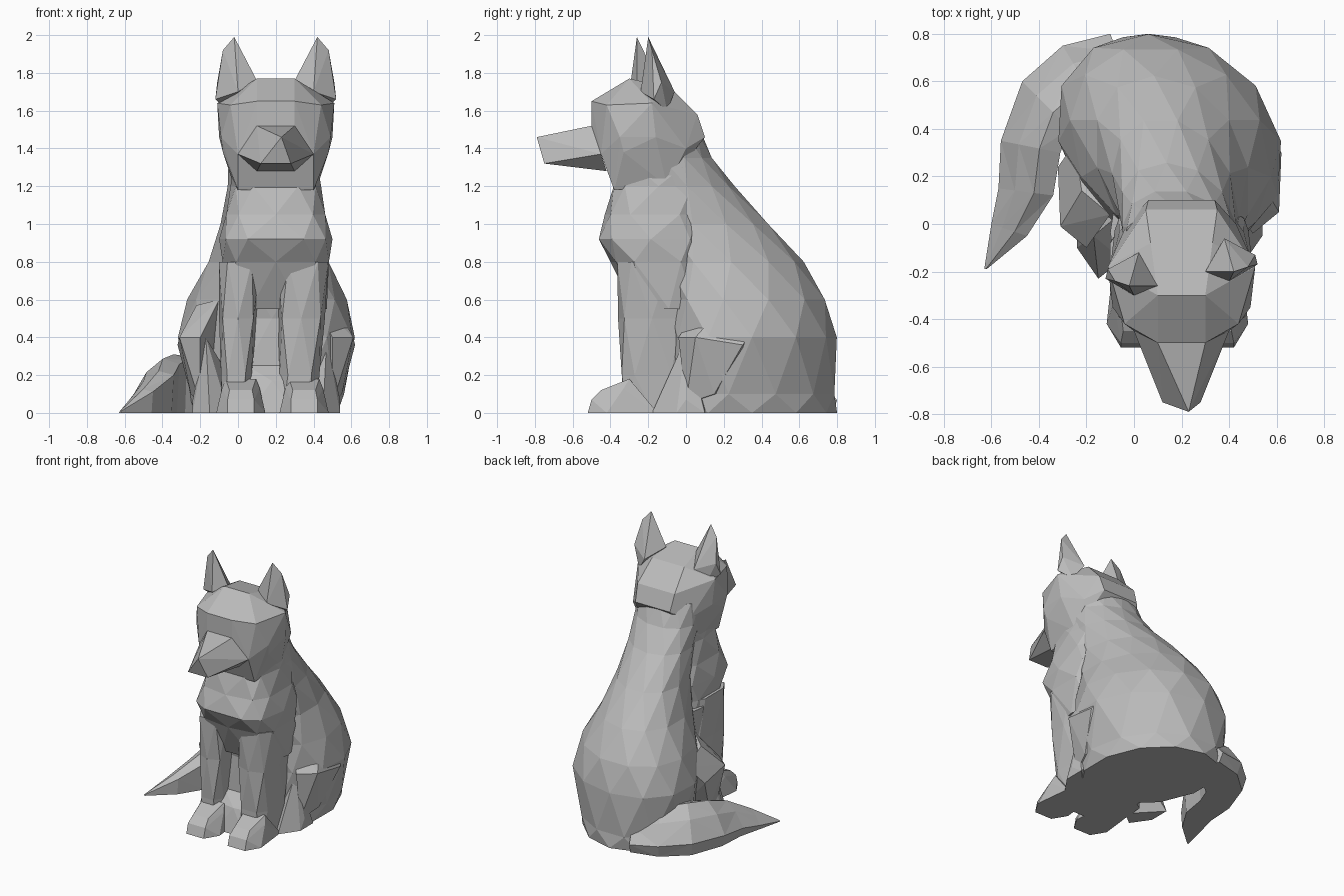
import bpy, bmesh, math

cube = bpy.data.objects.get("Cube")
if cube:
    bpy.data.objects.remove(cube, do_unlink=True)

GREY = (.5, .5, .5, 1)
fur = bpy.data.materials.new("grey fur")
fur.use_nodes = True
fur.diffuse_color = GREY
fur.node_tree.nodes["Principled BSDF"].inputs["Base Color"].default_value = GREY

# Middle planes of the head and of the hips, which lie a little apart
HEAD_X = .2
HIP_X = .15


def finish(name, bm):
    bmesh.ops.recalc_face_normals(bm, faces=bm.faces)
    mesh = bpy.data.meshes.new(name)
    bm.to_mesh(mesh)
    bm.free()
    mesh.materials.append(fur)
    bpy.context.collection.objects.link(bpy.data.objects.new(name, mesh))


def hull(name, points):
    """Wrap the points in a faceted convex skin."""
    bm = bmesh.new()
    for point in points:
        bm.verts.new(point)
    bmesh.ops.convex_hull(bm, input=bm.verts)
    loose = [vert for vert in bm.verts if not vert.link_faces]
    bmesh.ops.delete(bm, geom=loose, context="VERTS")
    finish(name, bm)


def both_sides(middle, points):
    """Repeat points given as half width, y, z on both sides of a middle plane."""
    return [(middle + side * x, y, z) for x, y, z in points for side in (-1, 1)]


def hull_pair(name, middle, stagger, points):
    """Make a left and a right part; the right one sits further forward."""
    for label, side, shift in (("left_", 1, 0), ("right_", -1, stagger)):
        hull(label + name, [(middle + side * x, y - shift, z) for x, y, z in points])


def skin(name, rings):
    """Join rings of points with alternating triangles and cap both ends."""
    bm = bmesh.new()
    rows = [[bm.verts.new(point) for point in ring] for ring in rings]
    for level, (low, high) in enumerate(zip(rows, rows[1:])):
        for j in range(len(low)):
            k = (j + 1) % len(low)
            if level % 2:
                triangles = (low[j], high[k], high[j]), (low[j], low[k], high[k])
            else:
                triangles = (low[j], low[k], high[j]), (low[k], high[k], high[j])
            for triangle in triangles:
                bm.faces.new(triangle)
    bm.faces.new(rows[0])
    bm.faces.new(rows[-1])
    finish(name, bm)


def rounded(value, power):
    return math.copysign(abs(value) ** power, value)


def loft(name, levels, sides, power, skew=0):
    """Stack rounded rings, each given as z, centre x, front, back, half width."""
    rings = []
    for level, (z, center, front, back, half) in enumerate(levels):
        ring = []
        for j in range(sides):
            angle = math.tau * (j + level % 2 / 2) / sides
            dx = half * rounded(math.cos(angle), power)
            dy = (back - front) / 2 * rounded(math.sin(angle), power)
            ring.append((center + dx - skew * dy, (front + back) / 2 + dy, z))
        rings.append(ring)
    skin(name, rings)


def body_level(z):
    """Heavy round hips that ease into a narrow neck."""
    rise = max(0, z - .35) / 1.25
    ease = (1 + math.cos(math.pi * rise ** 1.1)) / 2
    half = (.24 + .23 * ease ** 4) * min(1, .8 + z / 2)
    center = HEAD_X - (HEAD_X - HIP_X) * ease
    return z, center, .2 * ease - .3, .06 + .74 * ease, half


# Back and hindquarters, up to the nape
loft("body", [body_level(z) for z in (0, .1, .4, .6, .8, 1, 1.2, 1.35, 1.5)],
     sides=12, power=.95, skew=.2)

# Chest and throat: height, front edge, half width
CHEST = ((.55, -.28, .27), (.8, -.4, .29), (.92, -.47, .3),
         (1.05, -.43, .27), (1.2, -.39, .24), (1.3, -.38, .23))
loft("chest", [(z, HEAD_X, front, .1, half) for z, front, half in CHEST],
     sides=10, power=.6)

# Belly behind the front legs, reaching forward between the paws
BELLY = ((0, -.36), (.17, -.31), (.25, -.23), (.5, -.22), (.75, -.27))
loft("belly", [(z, HEAD_X - .02, front, .2, .22 + .08 * z) for z, front in BELLY],
     sides=10, power=.5)

# Front legs and paws
for label, leg_x, leg_half in (("right", -.015, .075), ("left", .32, .1)):
    loft(label + "_front_leg",
         [(z, leg_x + .03 * z, -.34 - .04 * z, 0, leg_half + .05 * z)
          for z in (0, .2, .5, .8)], sides=8, power=.6)
    hull(label + "_front_paw", both_sides(leg_x + .03, (
        (.13, -.42, 0), (.07, -.52, 0), (.07, -.5, .07), (.06, -.45, .12),
        (.1, -.33, .13), (.08, -.3, .18), (.1, -.15, 0))))

# Hind knees and paws
hull_pair("knee", HIP_X, .06, (
    (.47, .3, .36), (.46, .05, .4), (.35, -.04, .4), (.37, .2, .57),
    (.4, .15, .1), (.35, 0, .05), (.25, .1, .6), (.25, .3, .1), (.4, .4, .5)))
hull_pair("hind_paw", HIP_X, .05, (
    (.39, .1, 0), (.39, -.05, 0), (.3, -.18, 0), (.39, 0, .07),
    (.3, -.12, .07), (.32, 0, .4), (.2, -.1, 0), (.2, .1, .2)))

# Tail curling round the right side: outer edge x, y and step to the inner edge
TAIL = ((-.1, .8, .1, -.25), (-.3, .75, .15, -.25), (-.47, .6, .2, -.2),
        (-.56, .35, .25, -.05), (-.57, .15, .23, -.03), (-.6, 0, .15, -.05),
        (-.63, -.19, .01, 0))
# Each section runs across the tail and up by these shares
SECTION = ((.1, 0), (0, .3), (.3, .75), (.65, 1), (1, .9), (.95, 0))
tail_rings = []
for step, (x, y, across_x, across_y) in enumerate(TAIL):
    along = step / (len(TAIL) - 1)
    height = .01 + .3 * math.sin(math.pi * (1 + 3 * along) / 4)
    tail_rings.append([(x + across * across_x, y + across * across_y, up * height)
                       for across, up in SECTION])
skin("tail", tail_rings)

# Head and snout
hull("head", both_sides(HEAD_X, (
    (.1, -.5, 1.52), (.1, -.5, 1.65), (.24, -.42, 1.63), (.1, -.3, 1.77),
    (.13, -.08, 1.72), (.31, -.18, 1.64), (.3, -.16, 1.46), (.29, -.35, 1.46),
    (.28, -.33, 1.38), (.2, -.45, 1.37), (.2, -.38, 1.18), (.22, -.1, 1.2),
    (.15, .06, 1.58), (.14, .1, 1.46), (.23, 0, 1.4))))
nose_tip = (HEAD_X + .03, -.79, 1.46)
hull("snout", [nose_tip] + both_sides(HEAD_X, (
    (.1, -.5, 1.52), (.08, -.75, 1.32), (.2, -.45, 1.37), (.1, -.42, 1.28))))

# Ears
hull_pair("ear", HEAD_X, .06, (
    (.22, -.2, 1.99), (.28, -.18, 1.92), (.1, -.2, 1.76), (.32, -.17, 1.66),
    (.31, -.13, 1.75), (.25, -.1, 1.6), (.18, -.06, 1.7), (.2, -.24, 1.7)))
